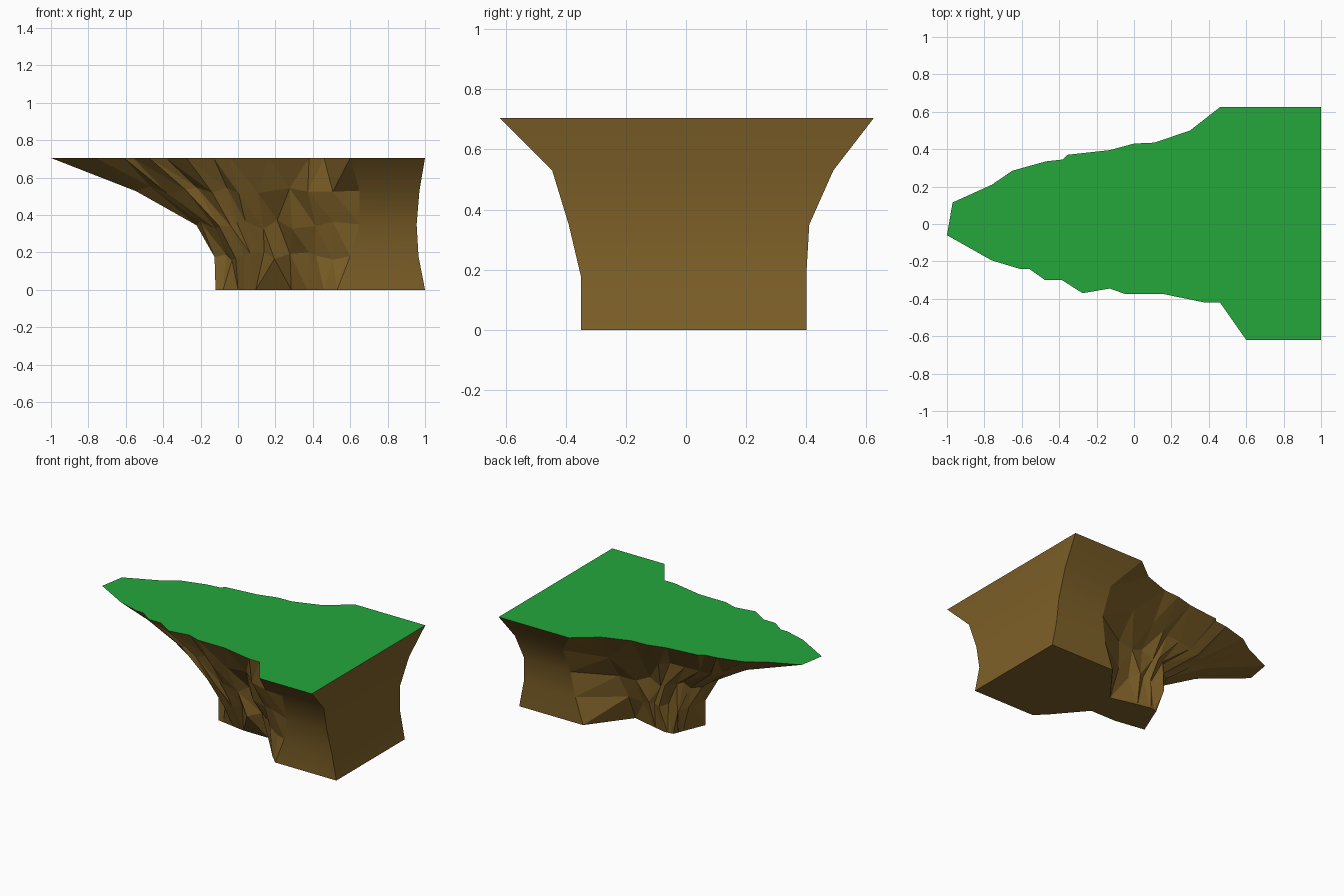
import bpy, bmesh, random
from mathutils import Vector

if "Cube" in bpy.data.objects:
    bpy.data.objects.remove(bpy.data.objects["Cube"])

random.seed(4)


def material(name, rgb):
    m = bpy.data.materials.new(name)
    m.diffuse_color = (*rgb, 1)
    m.use_nodes = True
    m.node_tree.nodes["Principled BSDF"].inputs["Base Color"].default_value = m.diffuse_color
    return m


grass = material("grass green", (0.018, 0.39, 0.046))
earth = material("earth brown", (0.21, 0.118, 0.021))
TOP = 0.705

# Outline of the grassy top, from the front right corner round the tip to the back
outline = [(1, -.62), (.60, -.62), (.46, -.42), (.38, -.42), (.16, -.375), (-.045, -.375),
           (-.13, -.345), (-.275, -.37), (-.385, -.30), (-.475, -.30), (-.56, -.24),
           (-.61, -.24), (-.76, -.195), (-1, -.06), (-.97, .115), (-.76, .21), (-.65, .285),
           (-.47, .335), (-.38, .345), (-.355, .37), (-.13, .395), (0, .43), (.11, .435),
           (.30, .50), (.46, .625), (1, .625)]
N = len(outline)

# Key points of the lower cross-sections, matched to these outline indices
keys = [0, 1, 3, 5, 7, 10, 13, 14, 17, 20, 22, 23, 24, 25]
sections = {
    .53: [(.97, -.445), (.65, -.445), (.39, -.36), (.12, -.28), (-.08, -.27), (-.3, -.2),
          (-.55, -.05), (-.52, .08), (-.33, .2), (-.08, .27), (.12, .31), (.32, .36),
          (.6, .49), (.97, .49)],
    .35: [(.955, -.39), (.65, -.39), (.41, -.29), (.2, -.2), (.05, -.24), (-.1, -.17),
          (-.22, -.04), (-.2, .08), (-.1, .18), (.05, .23), (.2, .24), (.35, .27),
          (.6, .41), (.955, .41)],
    .18: [(.965, -.35), (.6, -.35), (.44, -.27), (.27, -.15), (.12, -.17), (-.02, -.15),
          (-.12, -.04), (-.11, .08), (-.05, .18), (.08, .22), (.2, .18), (.32, .2),
          (.57, .4), (.965, .4)],
    0: [(1, -.35), (.53, -.35), (.46, -.28), (.285, -.075), (.095, -.075), (0, -.06),
        (-.12, -.04), (-.07, .08), (-.03, .18), (.03, .19), (.2, .15), (.30, .125),
        (.51, .4), (1, .4)],
}


def spread(points, z):
    """Fill a section up to N points, roughening the rocky part."""
    ring = []
    for (a, b), p, q in zip(zip(keys, keys[1:]), points, points[1:]):
        for i in range(a, b):
            v = Vector((*p, z)).lerp(Vector((*q, z)), (i - a) / (b - a))
            if 2 <= i <= 23 and z > 0:
                r = .025 if i not in (13, 14) else .006
                v += Vector([random.uniform(-r, r) for _ in range(3)])
            ring.append(v)
    return ring + [Vector((*points[-1], z))]


def finish(bm, name, mat):
    mesh = bpy.data.meshes.new(name)
    bm.to_mesh(mesh)
    bm.free()
    mesh.materials.append(mat)
    ob = bpy.data.objects.new(name, mesh)
    bpy.context.collection.objects.link(ob)
    return ob


# Rocky cliff: sections lofted from the top down, closed underneath
bm = bmesh.new()
rings = [[Vector((x, y, TOP)) for x, y in outline]]
rings += [spread(pts, z) for z, pts in sections.items()]
rows = [[bm.verts.new(v) for v in ring] for ring in rings]
for upper, lower in zip(rows, rows[1:]):
    for i in range(N):
        j = (i + 1) % N
        f = bm.faces.new((upper[i], upper[j], lower[j], lower[i]))
        f.smooth = i in (0, 24, 25)        # the block end is smooth, the rock faceted
bm.faces.new(rows[-1])
bmesh.ops.triangulate(bm, faces=bm.faces[:])
bmesh.ops.recalc_face_normals(bm, faces=bm.faces[:])
for f in bm.faces:                          # outward check for the open shell
    if f.normal.x < -.9 and f.calc_center_median().x > .9:
        bmesh.ops.reverse_faces(bm, faces=bm.faces[:])
        break
for e in bm.edges:                          # keep hard corners hard
    if len(e.link_faces) == 2 and e.calc_face_angle(0) > .6:
        e.smooth = False
finish(bm, "cliff_rock", earth)

# Flat grassy top
bm = bmesh.new()
face = bm.faces.new([bm.verts.new((x, y, TOP)) for x, y in outline])
face.normal_update()
if face.normal.z < 0:
    face.normal_flip()
finish(bm, "grass_top", grass)
